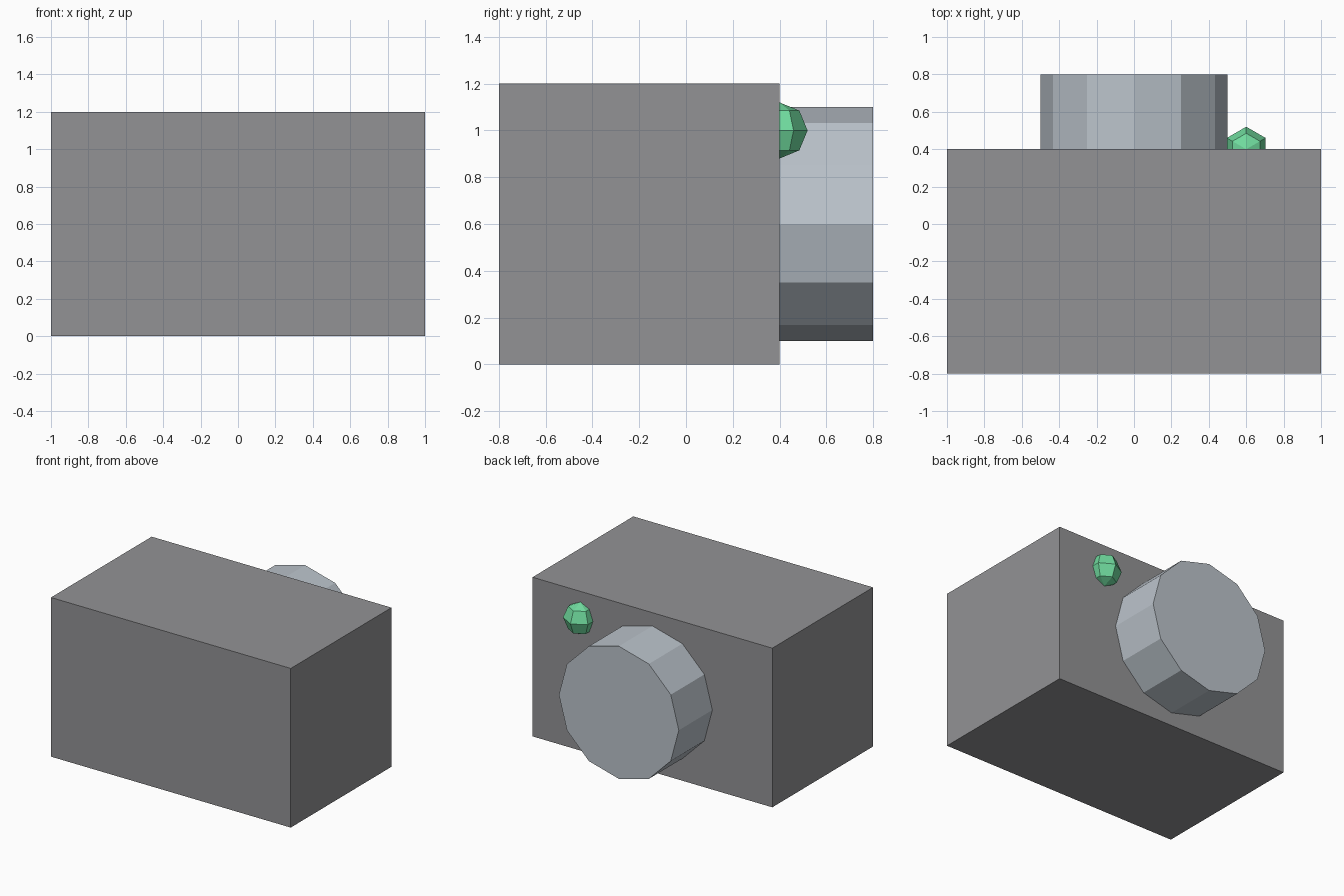
import bpy
import bmesh
from math import radians
from mathutils import Matrix

default = bpy.data.objects.get("Cube")
if default:
    bpy.data.objects.remove(default, do_unlink=True)


def make_material(name, color):
    mat = bpy.data.materials.new(name)
    mat.use_nodes = True
    rgba = (*color, 1)
    mat.diffuse_color = rgba
    mat.node_tree.nodes["Principled BSDF"].inputs["Base Color"].default_value = rgba
    return mat


def add_part(name, bm, mat):
    mesh = bpy.data.meshes.new(name)
    bm.to_mesh(mesh)
    bm.free()
    mesh.materials.append(mat)
    obj = bpy.data.objects.new(name, mesh)
    bpy.context.collection.objects.link(obj)
    return obj


dark_grey = make_material("dark grey", (0.29, 0.29, 0.30))
pale_steel = make_material("pale steel", (0.50, 0.55, 0.60))
green = make_material("green", (0.16, 0.70, 0.34))

# Box-shaped body
bm = bmesh.new()
bmesh.ops.create_cube(bm, size=1, matrix=Matrix.Translation((0, -0.2, 0.6))
                      @ Matrix.Diagonal((2, 1.2, 1.2, 1)))
add_part("body", bm, dark_grey)

# Twelve-sided barrel on the back
bm = bmesh.new()
bmesh.ops.create_cone(bm, cap_ends=True, segments=12, radius1=0.5, radius2=0.5,
                      depth=0.4, matrix=Matrix.Translation((0, 0.6, 0.6))
                      @ Matrix.Rotation(radians(90), 4, "X"))
add_part("barrel", bm, pale_steel)

# Low-poly button, half sunk into the back
bm = bmesh.new()
bmesh.ops.create_uvsphere(bm, u_segments=6, v_segments=4, radius=0.12,
                          matrix=Matrix.Translation((0.6, 0.4, 1.0)))
add_part("button", bm, green)
